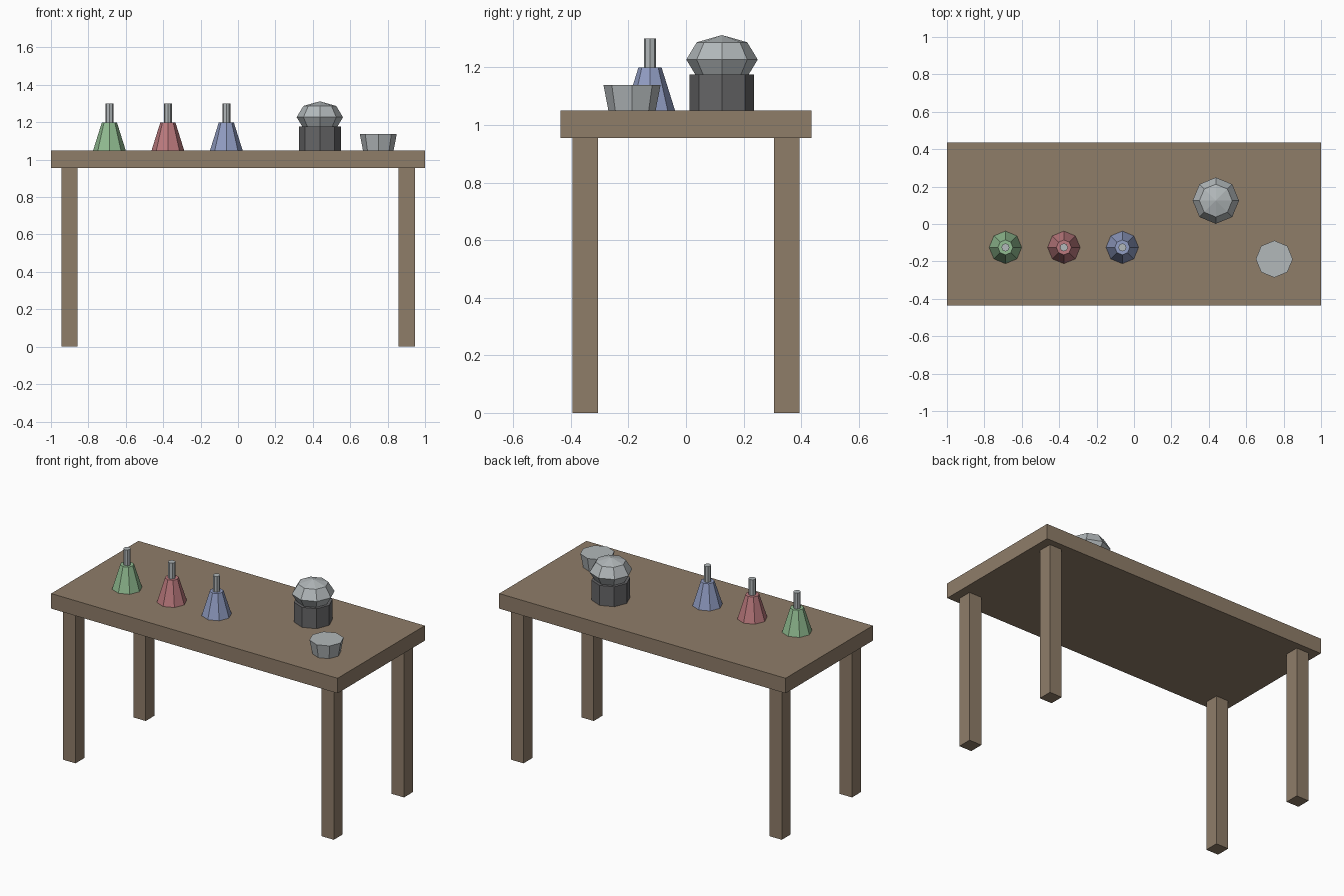
import bpy, bmesh, math
from mathutils import Matrix

if "Cube" in bpy.data.objects:
    bpy.data.objects.remove(bpy.data.objects["Cube"])


def material(name, rgb):
    m = bpy.data.materials.new(name)
    m.diffuse_color = (*rgb, 1)
    m.use_nodes = True
    m.node_tree.nodes["Principled BSDF"].inputs["Base Color"].default_value = m.diffuse_color
    return m


WOOD = material("brown wood", (0.275, 0.205, 0.141))
GREY = material("pale grey glass", (0.445, 0.479, 0.491))
DARK = material("dark metal", (0.133, 0.133, 0.138))
GREEN = material("green liquid", (0.283, 0.503, 0.283))
RED = material("red liquid", (0.503, 0.195, 0.209))
BLUE = material("blue liquid", (0.283, 0.337, 0.546))


def finish(name, bm, mat):
    bmesh.ops.recalc_face_normals(bm, faces=bm.faces)
    mesh = bpy.data.meshes.new(name)
    bm.to_mesh(mesh)
    bm.free()
    mesh.materials.append(mat)
    ob = bpy.data.objects.new(name, mesh)
    bpy.context.collection.objects.link(ob)
    return ob


def box(name, x, y, z, mat):
    """Box from (min, max) ranges."""
    bm = bmesh.new()
    bmesh.ops.create_cube(bm, size=1)
    for v in bm.verts:
        v.co = [(a + b) / 2 + c * (b - a) for (a, b), c in zip((x, y, z), v.co)]
    return finish(name, bm, mat)


def tapered(name, x, y, z0, z1, r0, r1, mat):
    """Eight-sided frustum with corners on the axes."""
    bm = bmesh.new()
    rings = [[bm.verts.new((x + r * math.cos(i * math.pi / 4),
                            y + r * math.sin(i * math.pi / 4), z))
              for i in range(8)] for r, z in ((r0, z0), (r1, z1))]
    for ring in rings:
        bm.faces.new(ring)
    for i in range(8):
        j = (i + 1) % 8
        bm.faces.new((rings[0][i], rings[0][j], rings[1][j], rings[1][i]))
    return finish(name, bm, mat)


TOP = 1.05

# Table
box("table_top", (-1, 1), (-0.435, 0.435), (0.955, TOP), WOOD)
for sx, side in ((-1, "left"), (1, "right")):
    for sy, end in ((-1, "front"), (1, "back")):
        cx, cy = sx * 0.902, sy * 0.35
        box(f"{end}_{side}_leg", (cx - 0.043, cx + 0.043),
            (cy - 0.044, cy + 0.044), (0, 0.955), WOOD)

# Row of flasks
for x, name, mat in ((-0.6875, "green", GREEN), (-0.375, "red", RED),
                     (-0.0625, "blue", BLUE)):
    tapered(f"{name}_flask_body", x, -0.125, TOP, 1.2, 0.087, 0.04, mat)
    tapered(f"{name}_flask_neck", x, -0.125, 1.2, 1.3, 0.0215, 0.0215, GREY)

# Burner base with squashed globe
tapered("globe_base", 0.4375, 0.125, TOP, 1.176, 0.112, 0.112, DARK)
bm = bmesh.new()
bmesh.ops.create_uvsphere(bm, u_segments=8, v_segments=4, radius=1,
                          matrix=Matrix.Translation((0.4375, 0.125, 1.227))
                          @ Matrix.Diagonal((0.124, 0.124, 0.085, 1)))
finish("globe", bm, GREY)

# Bowl
tapered("bowl", 0.75, -0.1875, TOP, 1.138, 0.082, 0.099, GREY)
